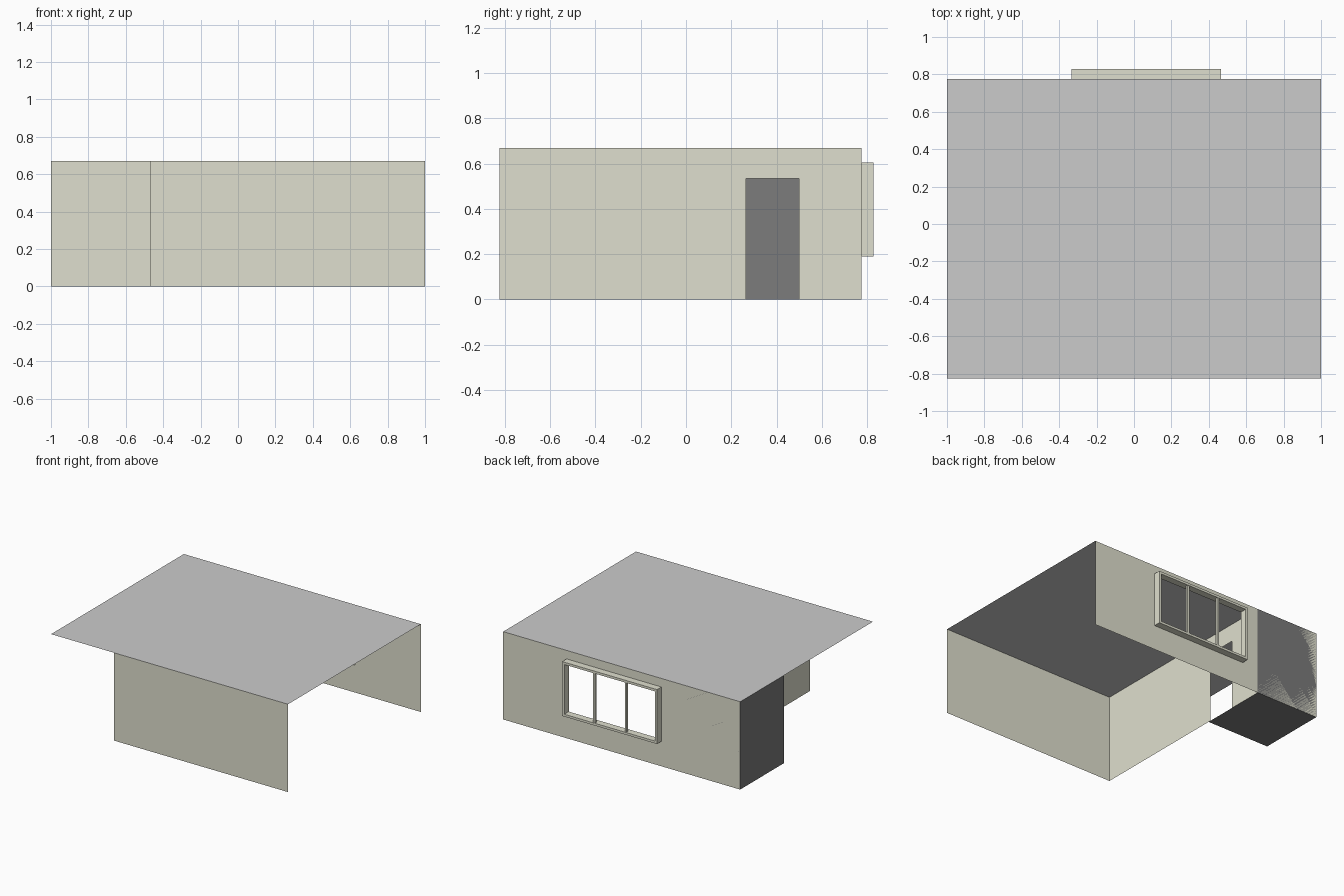
import bpy, bmesh

if "Cube" in bpy.data.objects:
    bpy.data.objects.remove(bpy.data.objects["Cube"])

X0, X1, Y0, Y1, H = -1.0, 1.0, -0.825, 0.775, 0.67
PX = -0.47          # partition wall position in x
NY = 0.245          # front edge of the dark entry corner


def material(name, rgb):
    m = bpy.data.materials.new(name)
    m.diffuse_color = (*rgb, 1)
    m.use_nodes = True
    m.node_tree.nodes["Principled BSDF"].inputs["Base Color"].default_value = m.diffuse_color
    return m


BEIGE = material("beige_wall", (0.74, 0.74, 0.62))
DARK = material("dark_panel", (0.2, 0.2, 0.2))


def build(name, quads, mat=None):
    """One object from a list of four-corner faces."""
    bm = bmesh.new()
    for q in quads:
        bm.faces.new([bm.verts.new(p) for p in q])
    bmesh.ops.remove_doubles(bm, verts=bm.verts, dist=1e-5)
    mesh = bpy.data.meshes.new(name)
    bm.to_mesh(mesh)
    bm.free()
    ob = bpy.data.objects.new(name, mesh)
    bpy.context.collection.objects.link(ob)
    if mat:
        mesh.materials.append(mat)
    return ob


def wall(name, a, b, hole, point, mat):
    """Thin wall from a to b along its run, with an optional (u0, u1, z0, z1) opening."""
    rects = [(a, b, 0, H)]
    if hole:
        u0, u1, z0, z1 = hole
        rects = [(a, u0, 0, H), (u1, b, 0, H), (u0, u1, z1, H)]
        if z0 > 0:
            rects.append((u0, u1, 0, z0))
    return build(name, [[point(u, z) for u, z in ((l, d), (r, d), (r, t), (l, t))]
                        for l, r, d, t in rects], mat)


def box(name, lo, hi, mat):
    bm = bmesh.new()
    bmesh.ops.create_cube(bm, size=1)
    for v in bm.verts:
        v.co = [(l + h) / 2 + c * (h - l) for c, l, h in zip(v.co, lo, hi)]
    mesh = bpy.data.meshes.new(name)
    bm.to_mesh(mesh)
    bm.free()
    mesh.materials.append(mat)
    bpy.context.collection.objects.link(bpy.data.objects.new(name, mesh))


# Flat roof sheet
build("roof", [[(X0, Y0, H), (X1, Y0, H), (X1, Y1, H), (X0, Y1, H)]])

# Thin walls: front, back with window opening, partition with doorway
WX0, WX1, WZ0, WZ1, T = -0.335, 0.465, 0.19, 0.605, 0.018
wall("front_wall", PX, X1, None, lambda u, z: (u, Y0, z), BEIGE)
wall("back_wall", X0, X1, (WX0 + T, WX1 - T, WZ0 + T, WZ1 - T),
     lambda u, z: (u, Y1, z), BEIGE)
wall("partition_wall", Y0, Y1, (0.265, 0.5, 0, 0.535), lambda u, z: (PX, u, z), BEIGE)

# Dark entry corner: floor, back panel and side panel
build("entry_corner", [
    [(X0, NY, 0), (PX, NY, 0), (PX, Y1, 0), (X0, Y1, 0)],
    [(X0, Y1, 0), (PX, Y1, 0), (PX, Y1, H), (X0, Y1, H)],
    [(X0, NY, 0), (X0, Y1, 0), (X0, Y1, H), (X0, NY, H)]], DARK)

# Projecting window frame
F = Y1 + 0.053
for side, x in (("left", WX0), ("right", WX1 - T)):
    box(f"window_jamb_{side}", (x, Y1, WZ0), (x + T, F, WZ1), BEIGE)
for part, z in (("sill", WZ0), ("head", WZ1 - T)):
    box(f"window_{part}", (WX0 + T, Y1, z), (WX1 - T, F, z + T), BEIGE)

# Two mullions dividing the window in three
for i in (1, 2):
    x = WX0 + (WX1 - WX0) * i / 3
    box(f"window_mullion_{i}", (x - 0.008, F - 0.02, WZ0 + T), (x + 0.008, F - 0.004, WZ1 - T), BEIGE)
